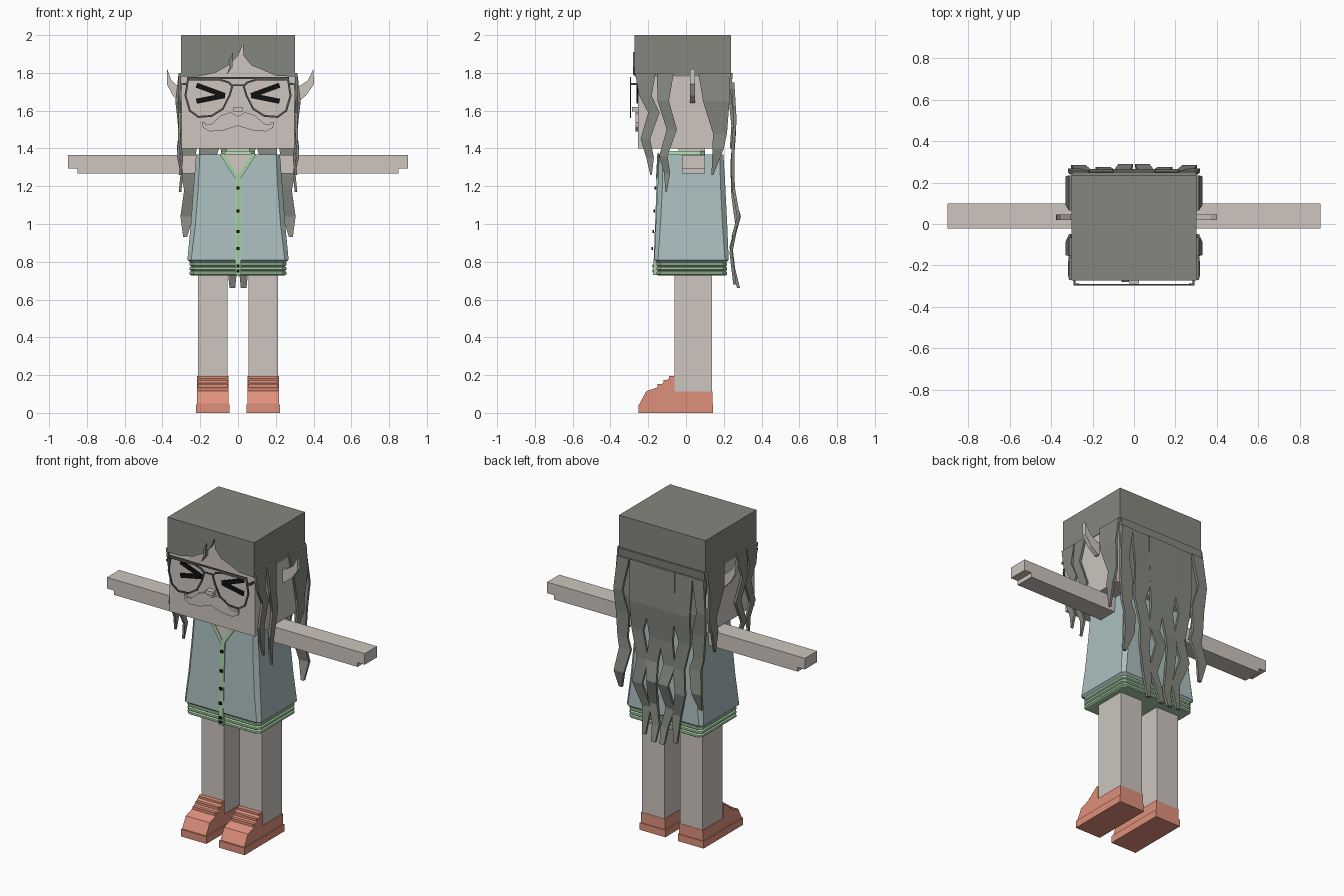
import bpy, bmesh
from mathutils import Vector

cube = bpy.data.objects.get("Cube")
if cube:
    bpy.data.objects.remove(cube)


def material(name, rgb):
    m = bpy.data.materials.new(name)
    m.use_nodes = True
    m.diffuse_color = (*rgb, 1)
    bsdf = next(n for n in m.node_tree.nodes if n.type == 'BSDF_PRINCIPLED')
    bsdf.inputs["Base Color"].default_value = (*rgb, 1)
    bsdf.inputs["Roughness"].default_value = 0.9
    return m


SKIN = material("pale_skin", (.61, .56, .52))
HAIR = material("grey_hair", (.23, .245, .21))
SHIRT = material("blue_grey_cloth", (.41, .52, .52))
TRIM = material("green_trim", (.39, .63, .39))
SHOE = material("coral_leather", (.74, .28, .20))
BLACK = material("black", (.005, .005, .005))
FRAME = material("dark_metal", (.09, .09, .08))


def finish(name, bm, mat):
    bmesh.ops.recalc_face_normals(bm, faces=bm.faces)
    me = bpy.data.meshes.new(name)
    bm.to_mesh(me)
    bm.free()
    me.materials.append(mat)
    ob = bpy.data.objects.new(name, me)
    bpy.context.collection.objects.link(ob)
    return ob


def loft_into(bm, rings):
    """Skin a closed solid through rings of equal point count."""
    vs = [[bm.verts.new(p) for p in r] for r in rings]
    n = len(vs[0])
    for a, b in zip(vs, vs[1:]):
        for i in range(n):
            j = (i + 1) % n
            bm.faces.new((a[i], a[j], b[j], b[i]))
    bm.faces.new(vs[0])
    bm.faces.new(vs[-1])


def loft(name, rings, mat):
    bm = bmesh.new()
    loft_into(bm, rings)
    return finish(name, bm, mat)


def box(name, x, y, z, mat):
    return loft(name, [[(x[0], y[0], h), (x[1], y[0], h), (x[1], y[1], h), (x[0], y[1], h)]
                       for h in z], mat)


def plate(name, pts, front, thick, mat):
    """Extrude an x-z outline back from a front depth given by front(z)."""
    return loft(name, [[(x, front(z) + d, z) for x, z in pts] for d in (0, thick)], mat)


def line(name, pts, width, front, thick, mat, closed=False):
    """Flat bar following an x-z polyline."""
    bm = bmesh.new()
    ends = pts[1:] + pts[:1] if closed else pts[1:]
    for p, q in zip(pts, ends):
        p, q = Vector(p), Vector(q)
        t = (q - p).normalized() * width / 2
        s = Vector((-t.y, t.x))
        a, b = (p - t * .6, q + t * .6) if closed else (p, q)
        quad = (a + s, b + s, b - s, a - s)
        loft_into(bm, [[(v.x, front(v.y) + d, v.y) for v in quad] for d in (0, thick)])
    return finish(name, bm, mat)


def strand(name, pts, thick, place):
    """Hair lock through (centre, height, half width, depth) stations."""
    return loft(name, [[place(c - w, d, z), place(c + w, d, z),
                        place(c + w, d + thick, z), place(c - w, d + thick, z)]
                       for c, z, w, d in pts], HAIR)


def flat(y):
    return lambda z: y


def mirrored(pts, s):
    return [(s * x, z) for x, z in pts]


SIDES = (("left", 1), ("right", -1))

# Head and neck
box("head", (-.298, .298), (-.255, .2), (1.4, 1.96), SKIN)
box("neck", (-.06, .06), (-.04, .1), (1.3, 1.42), SKIN)

# Hair cap with a cut-out fringe and a small forelock
box("hair_cap", (-.302, .302), (-.25, .237), (1.78, 2), HAIR)
plate("hair_fringe", [(-.302, 2), (-.302, 1.78), (-.22, 1.78), (-.12, 1.8), (-.05, 1.84),
                      (0, 1.89), (.025, 1.95), (.03, 1.89), (.07, 1.84), (.12, 1.82),
                      (.2, 1.785), (.302, 1.78), (.302, 2)], flat(-.272), .025, HAIR)
plate("forelock", [(-.06, 1.79), (-.045, 1.83), (-.05, 1.86), (-.025, 1.91),
                   (-.03, 1.87), (-.03, 1.83)], flat(-.28), .025, HAIR)

# Sheet of hair down the back
strand("back_hair_sheet", [(0, 1.8, .3, .232), (0, 1.7, .3, .222), (0, 1.52, .3, .24),
                           (0, 1.4, .27, .232)], .016, lambda u, d, z: (u, d, z))

for side, s in SIDES:
    # Long locks at the back
    back = {
        "outer": [(.26, 1.75, .04, .24), (.29, 1.55, .03, .252), (.265, 1.4, .045, .24),
                  (.265, 1.25, .035, .24), (.245, 1.18, .04, .245), (.27, 1.04, .035, .27),
                  (.28, .93, .01, .24)],
        "middle": [(.15, 1.75, .07, .235), (.14, 1.5, .07, .25), (.165, 1.32, .04, .235),
                   (.125, 1.15, .04, .24), (.15, 1.0, .035, .26), (.105, .85, .03, .23),
                   (.11, .68, .012, .25)],
        "inner": [(.05, 1.75, .05, .24), (.05, 1.5, .055, .25), (.035, 1.3, .045, .235),
                  (.06, 1.15, .04, .24), (.04, 1.04, .035, .275), (.06, .88, .03, .23),
                  (.03, .76, .025, .245), (.03, .66, .015, .27)],
    }
    for part, pts in back.items():
        strand(f"{side}_{part}_back_lock", pts, .016, lambda u, d, z: (s * u, d, z))

    # Shorter locks beside the face
    locks = {
        "front": [(-.215, 1.8, .055, .3), (-.215, 1.68, .033, .304), (-.17, 1.59, .03, .3),
                  (-.215, 1.45, .025, .304), (-.19, 1.35, .02, .29), (-.185, 1.26, .004, .3)],
        "temple": [(-.11, 1.8, .045, .3), (-.12, 1.65, .03, .318), (-.075, 1.5, .027, .3),
                   (-.12, 1.36, .022, .31), (-.1, 1.27, .016, .29), (-.105, 1.17, .004, .3)],
        "rear": [(.15, 1.8, .085, .3), (.16, 1.65, .07, .316), (.18, 1.48, .037, .3),
                 (.17, 1.4, .03, .31), (.14, 1.26, .005, .29)],
    }
    for part, pts in locks.items():
        strand(f"{side}_{part}_lock", pts, .014, lambda u, d, z: (s * d, u, z))

    # Pointed ear
    reach = 1 if s > 0 else .75
    ear = [(.28, 1.72), (.31, 1.72), (.37, 1.76), (.4, 1.82), (.402, 1.74), (.36, 1.68),
           (.31, 1.64), (.28, 1.64)]
    plate(f"{side}_ear", [(s * (.3 + (x - .3) * reach), z) for x, z in ear],
          flat(.02), .027, SKIN)

    # Squeezed-shut eye
    for part, z in (("upper", 1.735), ("lower", 1.65)):
        line(f"{side}_{part}_eye_stroke", mirrored([(.07, 1.68), (.22, z)], s), .027,
             flat(-.262), .008, BLACK)

    # Spectacle rim and temple arm
    rim = [(.05, 1.75), (.1, 1.765), (.265, 1.765), (.278, 1.68), (.255, 1.6), (.21, 1.567),
           (.14, 1.572), (.08, 1.61), (.045, 1.68), (.03, 1.73)]
    line(f"{side}_spectacle_rim", mirrored(rim, s), .01, flat(-.297), .006, FRAME, True)
    box(f"{side}_spectacle_arm", sorted((s * .283, s * .293)), (-.295, -.2), (1.735, 1.747), FRAME)
    box(f"{side}_spectacle_hinge", sorted((s * .265, s * .293)), (-.297, -.287),
        (1.735, 1.747), FRAME)

    # Moustache half
    plate(f"{side}_moustache", mirrored(
        [(0, 1.57), (.04, 1.592), (.09, 1.575), (.14, 1.53), (.17, 1.525), (.178, 1.54),
         (.19, 1.54), (.185, 1.51), (.15, 1.49), (.08, 1.495), (0, 1.52)], s),
        flat(-.268), .02, SKIN)

    # Arm, with stepped fingertips
    plate(f"{side}_arm", mirrored(
        [(.17, 1.365), (.9, 1.365), (.9, 1.295), (.85, 1.295), (.85, 1.268), (.17, 1.268)], s),
        flat(-.022), .122, SKIN)

    # Leg
    box(f"{side}_leg", sorted((s * .055, s * .212)), (-.062, .137), (.1, .76), SKIN)

    # Shoe: side profile, sole and straps
    shape = [(-.245, .02), (-.245, .05), (-.21, .115), (-.15, .135), (-.075, .195),
             (-.062, .195), (-.062, .112), (.139, .112), (.139, .02)]
    loft(f"{side}_shoe", [[(s * x, y, z) for y, z in shape] for x in (.05, .217)], SHOE)
    box(f"{side}_sole", sorted((s * .044, s * .223)), (-.252, .143), (0, .045), SHOE)
    for i in range(3):
        y, z = -.15 + .03 * i, .14 + .022 * i
        box(f"{side}_shoe_strap_{i + 1}", sorted((s * .056, s * .211)), (y, y + .03),
            (z - .01, z + .012), SHOE)

    # Collar edge
    line(f"{side}_collar_edge", mirrored([(.085, 1.37), (0, 1.24)], s), .022,
         lambda z: -.152 - (1.37 - z) * .053, .008, TRIM)

# Spectacle bridge, nose
line("spectacle_brow_bar", [(-.27, 1.773), (.27, 1.773)], .01, flat(-.297), .006, FRAME)
line("spectacle_bridge", [(-.035, 1.735), (.035, 1.735)], .008, flat(-.297), .006, FRAME)
box("nose", (-.025, .025), (-.287, -.25), (1.595, 1.62), SKIN)


def ring(z, hx, y0, y1, c):
    """Rectangle with clipped corners."""
    return [(-hx + c, y0, z), (hx - c, y0, z), (hx, y0 + c, z), (hx, y1 - c, z),
            (hx - c, y1, z), (-hx + c, y1, z), (-hx, y1 - c, z), (-hx, y0 + c, z)]


# Flared shirt and ribbed hem
loft("shirt", [ring(.79, .245, -.145, .205, .02), ring(.81, .268, -.168, .226, .02),
               ring(1.0, .25, -.16, .218, .025), ring(1.2, .235, -.15, .208, .025),
               ring(1.367, .222, -.142, .198, .02)], SHIRT)
for i in range(3):
    z = .728 + .024 * i
    loft(f"hem_rib_{i + 1}", [ring(z, .247, -.148, .21, .02), ring(z + .006, .256, -.156, .217, .02),
                              ring(z + .018, .256, -.156, .217, .02),
                              ring(z + .024, .247, -.148, .21, .02)], TRIM)
loft("collar_band", [ring(1.36, .095, -.14, .1, .02), ring(1.386, .085, -.125, .095, .02)], TRIM)


# Open neckline, front strip and buttons
def chest(z):
    return -.148 - (1.37 - z) * .053


plate("neckline_skin", [(-.08, 1.37), (.08, 1.37), (0, 1.25)], chest, .008, SKIN)
plate("front_strip", [(-.016, 1.25), (.016, 1.25), (.016, .73), (-.016, .73)],
      lambda z: chest(z) + .0 if z > 1 else -.174, .009, TRIM)
box("hem_front_strip", (-.016, .016), (-.163, -.15), (.73, .8), TRIM)
for i, z in enumerate((1.19, 1.07, .96, .87, .777, .75)):
    y = chest(z) - .008 if z > .8 else -.178
    box(f"button_{i + 1}", (-.009, .009), (y, y + .009), (z - .008, z + .008), BLACK)
